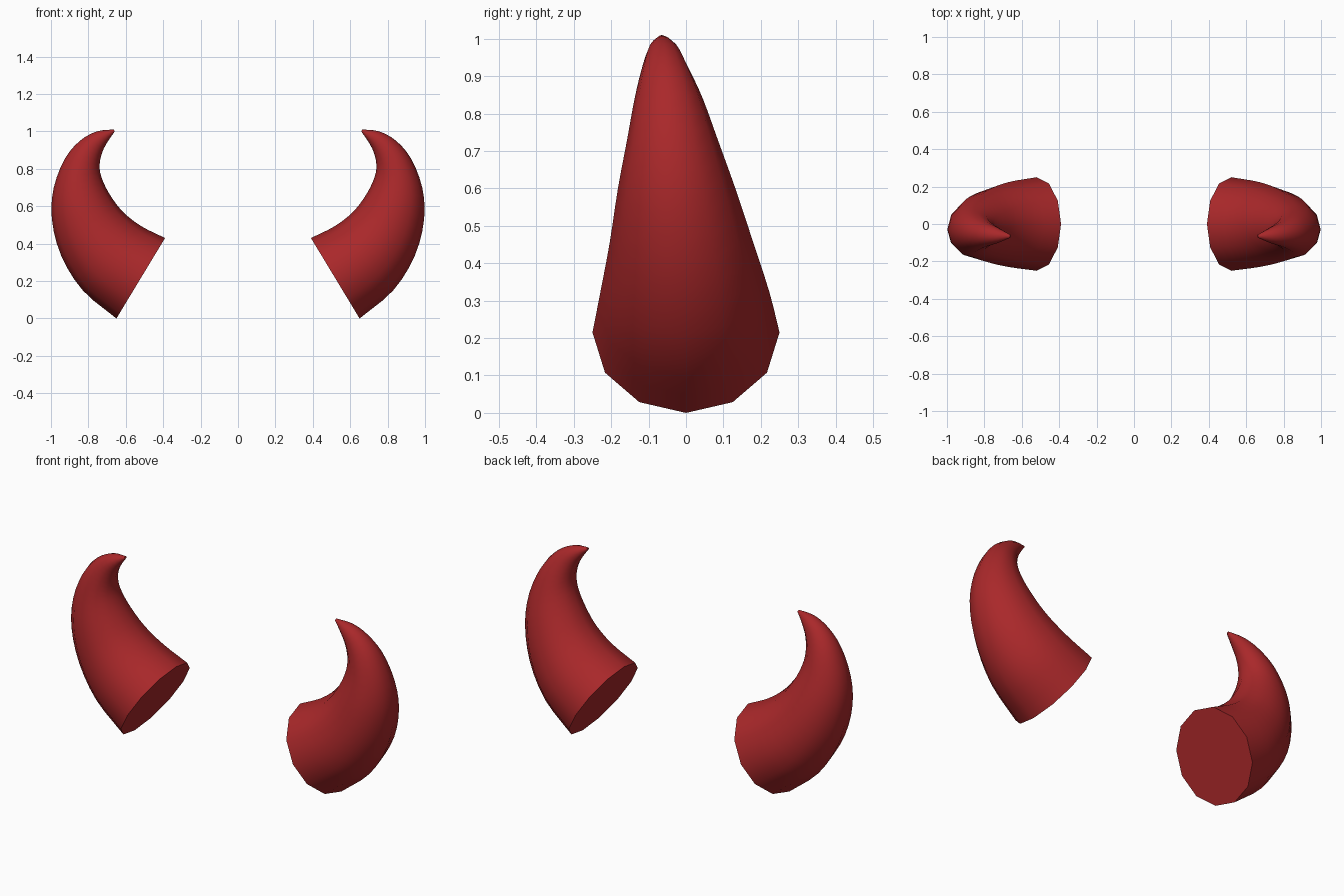
import bpy, bmesh, math
from mathutils import Vector, geometry

if "Cube" in bpy.data.objects:
    bpy.data.objects.remove(bpy.data.objects["Cube"])

red = bpy.data.materials.new("horn red")
red.diffuse_color = (0.40, 0.021, 0.023, 1)
red.use_nodes = True
red.node_tree.nodes["Principled BSDF"].inputs["Base Color"].default_value = red.diffuse_color

# Stations along the horn: outer x,z, inner x,z, half depth, centre y
STATIONS = [
    (0.65, 0.00, 0.39, 0.43, 0.250, 0.000),
    (0.83, 0.15, 0.52, 0.495, 0.226, -0.003),
    (0.945, 0.335, 0.62, 0.575, 0.192, -0.012),
    (0.995, 0.53, 0.69, 0.67, 0.157, -0.025),
    (0.985, 0.70, 0.73, 0.755, 0.122, -0.036),
    (0.925, 0.855, 0.74, 0.82, 0.092, -0.046),
    (0.845, 0.95, 0.727, 0.885, 0.064, -0.055),
    (0.755, 1.00, 0.70, 0.94, 0.040, -0.061),
    (0.663, 1.01, 0.660, 0.998, 0.008, -0.065),
]
SIDES, STEPS = 12, 3


def catmull(p0, p1, p2, p3, t):
    return [0.5 * (2*b + (c-a)*t + (2*a-5*b+4*c-d)*t*t + (3*b-a-3*c+d)*t**3)
            for a, b, c, d in zip(p0, p1, p2, p3)]


def smooth_stations(s):
    out = []
    for i in range(len(s) - 1):
        first = s[i-1] if i else [2*a - b for a, b in zip(s[0], s[1])]
        last = s[i+2] if i + 2 < len(s) else s[-1]
        out += [catmull(first, s[i], s[i+1], last, k / STEPS) for k in range(STEPS)]
    return out + [s[-1]]


def make_horn(name, side):
    bm = bmesh.new()
    rings = []
    for ox, oz, ix, iz, depth, cy in smooth_stations(STATIONS):
        ring = []
        for k in range(SIDES):
            a = 2 * math.pi * k / SIDES
            u = math.cos(a)
            ring.append(bm.verts.new((
                side * ((ox+ix)/2 + u*(ox-ix)/2),
                cy + depth * math.sin(a),
                (oz+iz)/2 + u*(oz-iz)/2)))
        rings.append(ring)
    for r, q in zip(rings, rings[1:]):
        for k in range(SIDES):
            n = (k + 1) % SIDES
            bm.faces.new((r[k], r[n], q[n], q[k]))
    # Flat base and tiny tip cap
    bm.faces.new(rings[0])
    bm.faces.new(rings[-1])
    bmesh.ops.recalc_face_normals(bm, faces=bm.faces)
    mesh = bpy.data.meshes.new(name)
    bm.to_mesh(mesh)
    bm.free()
    mesh.materials.append(red)
    obj = bpy.data.objects.new(name, mesh)
    bpy.context.collection.objects.link(obj)
    bpy.ops.object.select_all(action='DESELECT')
    obj.select_set(True)
    bpy.context.view_layer.objects.active = obj
    bpy.ops.object.shade_smooth_by_angle(angle=math.radians(50))


for name, side in (("right_horn", 1), ("left_horn", -1)):
    make_horn(name, side)
